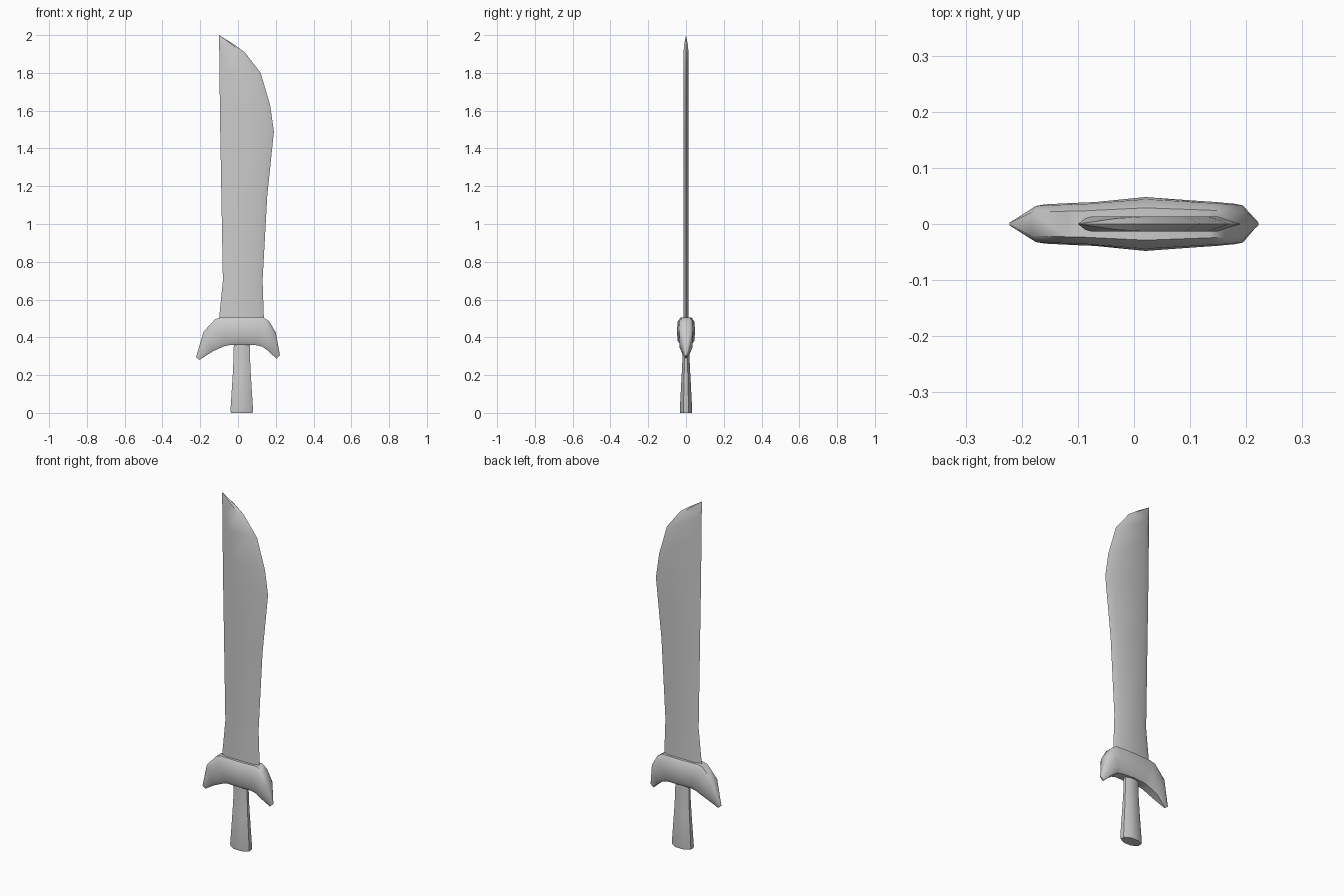
import bpy, bmesh, math

if "Cube" in bpy.data.objects:
    bpy.data.objects.remove(bpy.data.objects["Cube"])


def loft(name, rings, angle):
    """Skin a list of equal-length rings, cap both ends, smooth by angle."""
    bm = bmesh.new()
    rows = [[bm.verts.new(p) for p in ring] for ring in rings]
    n = len(rows[0])
    for a, b in zip(rows, rows[1:]):
        for i in range(n):
            j = (i + 1) % n
            bm.faces.new((a[i], a[j], b[j], b[i]))
    bm.faces.new(rows[0])
    bm.faces.new(rows[-1])
    bmesh.ops.remove_doubles(bm, verts=bm.verts, dist=0.0005)
    bmesh.ops.recalc_face_normals(bm, faces=bm.faces)
    mesh = bpy.data.meshes.new(name)
    bm.to_mesh(mesh)
    bm.free()
    obj = bpy.data.objects.new(name, mesh)
    bpy.context.collection.objects.link(obj)
    bpy.ops.object.select_all(action='DESELECT')
    obj.select_set(True)
    bpy.context.view_layer.objects.active = obj
    bpy.ops.object.shade_smooth_by_angle(angle=math.radians(angle))
    return obj


# Blade: flat hexagonal section; stations are (z, spine x, edge x, half thickness)
def blade_ring(z, left, right, t):
    w = right - left
    l, r = left + 0.16 * w, right - 0.14 * w
    return [(left, 0, z), (l, -t, z), (r, -t, z),
            (right, 0, z), (r, t, z), (l, t, z)]


blade = [(0.45, -0.105, 0.14, 0.013), (0.50, -0.10, 0.137, 0.013),
         (0.70, -0.08, 0.13, 0.013), (1.15, -0.088, 0.155, 0.013),
         (1.49, -0.094, 0.19, 0.013), (1.63, -0.096, 0.17, 0.013),
         (1.80, -0.098, 0.12, 0.013), (1.91, -0.099, 0.035, 0.013),
         (1.95, -0.10, -0.02, 0.010), (2.0, -0.10, -0.10, 0.0)]
loft("blade", [blade_ring(*s) for s in blade], 40)


# Guard: arched bar; stations are (top x, top z, bottom x, bottom z, half thickness)
def guard_ring(tx, tz, bx, bz, t):
    half = [(0.0, 0.6), (0.15, 0.92), (0.5, 1.0), (0.85, 0.92), (1.0, 0.6)]
    loop = [(f, -k) for f, k in half] + [(f, k) for f, k in reversed(half)]
    return [(tx + (bx - tx) * f, k * t, tz + (bz - tz) * f) for f, k in loop]


guard = [(-0.222, 0.295, -0.205, 0.28, 0.004), (-0.182, 0.43, -0.135, 0.325, 0.035),
         (-0.12, 0.497, -0.075, 0.352, 0.038), (-0.09, 0.505, -0.05, 0.358, 0.039),
         (0.02, 0.505, 0.02, 0.36, 0.048),
         (0.135, 0.505, 0.10, 0.358, 0.041), (0.165, 0.485, 0.13, 0.35, 0.039),
         (0.20, 0.425, 0.16, 0.328, 0.036), (0.222, 0.305, 0.203, 0.287, 0.004)]
loft("guard", [guard_ring(*s) for s in guard], 50)


# Grip: flaring oval handle; stations are (z, half width, half depth)
def grip_ring(z, rx, ry):
    k = 1 / math.cos(math.pi / 8)
    return [(0.02 + k * rx * math.cos(a), k * ry * math.sin(a), z)
            for a in (math.pi / 8 + i * math.pi / 4 for i in range(8))]


grip = [(0.0, 0.057, 0.031), (0.012, 0.060, 0.033), (0.20, 0.048, 0.023),
        (0.30, 0.043, 0.018), (0.40, 0.042, 0.018)]
loft("grip", [grip_ring(*s) for s in grip], 50)
